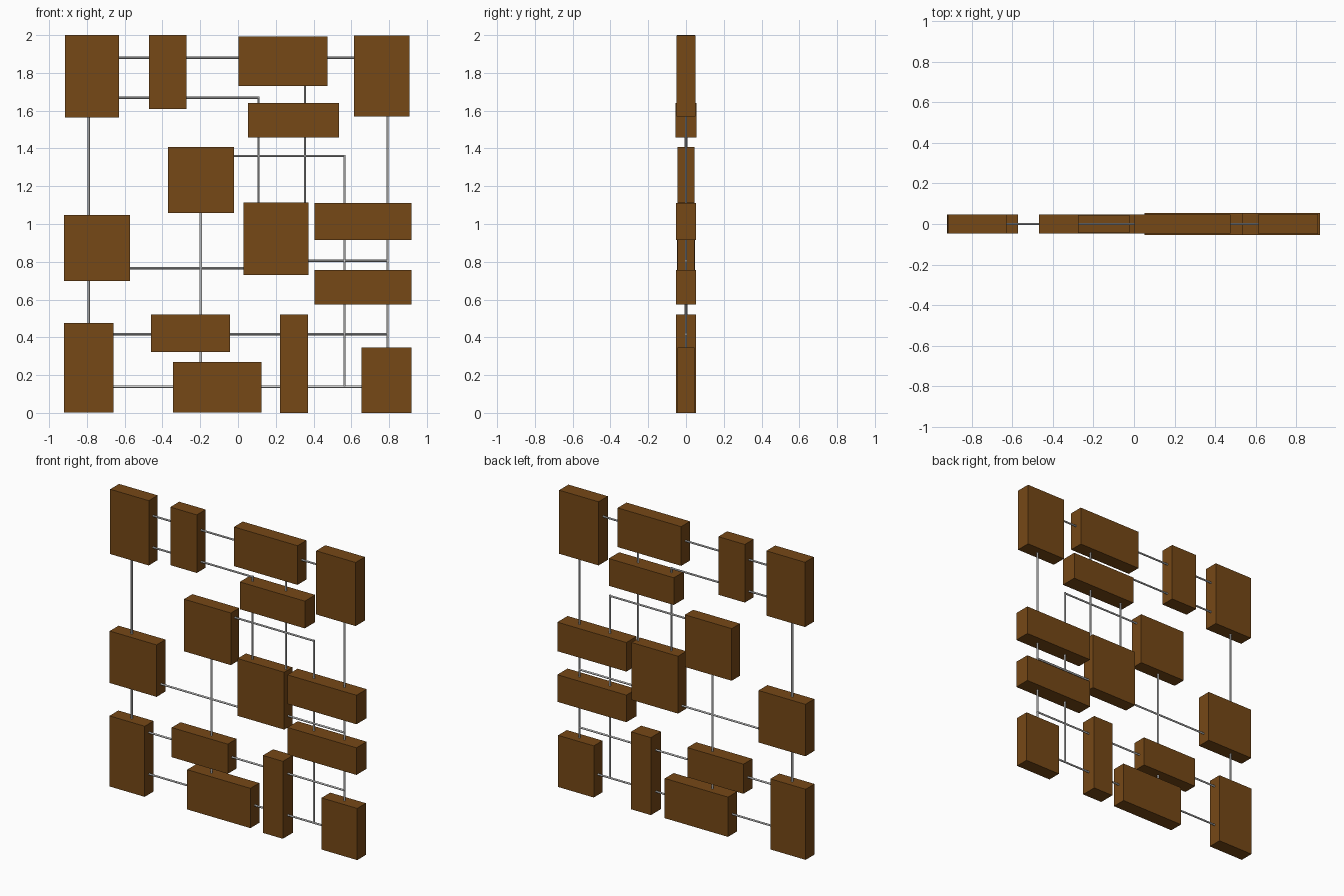
import bpy, bmesh
from mathutils import Matrix, Vector

if "Cube" in bpy.data.objects:
    bpy.data.objects.remove(bpy.data.objects["Cube"])

brown = bpy.data.materials.new("brown_wood")
brown.diffuse_color = (0.18, 0.065, 0.008, 1)
brown.use_nodes = True
brown.node_tree.nodes["Principled BSDF"].inputs["Base Color"].default_value = brown.diffuse_color


def finish(name, bm, mat=None):
    mesh = bpy.data.meshes.new(name)
    bm.to_mesh(mesh)
    bm.free()
    ob = bpy.data.objects.new(name, mesh)
    bpy.context.collection.objects.link(ob)
    if mat:
        mesh.materials.append(mat)
    return ob


def block(name, x0, x1, z0, z1, half_depth):
    bm = bmesh.new()
    bmesh.ops.create_cube(bm, size=1)
    bm.transform(Matrix.Translation(((x0 + x1) / 2, 0, (z0 + z1) / 2))
                 @ Matrix.Diagonal((x1 - x0, 2 * half_depth, z1 - z0, 1)))
    finish(name, bm, brown)


def rod(name, xa, za, xb, zb, radius=0.006):
    a, b = Vector((xa, 0, za)), Vector((xb, 0, zb))
    bm = bmesh.new()
    bmesh.ops.create_cone(bm, cap_ends=True, segments=12, radius1=radius,
                          radius2=radius, depth=(b - a).length)
    turn = (b - a).to_track_quat('Z', 'Y').to_matrix().to_4x4()
    bm.transform(Matrix.Translation((a + b) / 2) @ turn)
    ob = finish(name, bm)
    bpy.ops.object.select_all(action='DESELECT')
    ob.select_set(True)
    bpy.context.view_layer.objects.active = ob
    bpy.ops.object.shade_smooth_by_angle()


# wooden frames: x range, z range, half depth
for b in [
    ("frame_top_left", -0.917, -0.630, 1.565, 2.0, 0.047),
    ("frame_top_narrow", -0.470, -0.273, 1.61, 2.0, 0.047),
    ("frame_top_wide", 0.003, 0.475, 1.73, 1.993, 0.047),
    ("frame_top_right", 0.615, 0.908, 1.57, 1.997, 0.049),
    ("frame_upper_shelf", 0.052, 0.535, 1.457, 1.64, 0.055),
    ("frame_middle_square", -0.370, -0.022, 1.057, 1.407, 0.044),
    ("frame_centre", 0.028, 0.374, 0.73, 1.115, 0.044),
    ("frame_right_upper", 0.405, 0.918, 0.915, 1.11, 0.054),
    ("frame_right_lower", 0.405, 0.918, 0.575, 0.757, 0.054),
    ("frame_left_middle", -0.920, -0.572, 0.698, 1.047, 0.047),
    ("frame_bottom_left", -0.922, -0.660, 0.003, 0.477, 0.047),
    ("frame_lower_wide", -0.460, -0.043, 0.323, 0.522, 0.047),
    ("frame_bottom_wide", -0.345, 0.125, 0.003, 0.27, 0.047),
    ("frame_bottom_narrow", 0.223, 0.371, 0.0, 0.52, 0.054),
    ("frame_bottom_right", 0.653, 0.918, 0.0, 0.347, 0.046),
]:
    block(*b)

# horizontal rods
for name, z, x0, x1 in [
    ("rod_top", 1.88, -0.65, 0.63),
    ("rod_upper", 1.668, -0.65, 0.115),
    ("rod_middle", 1.36, -0.04, 0.569),
    ("rod_right", 0.805, 0.36, 0.796),
    ("rod_left", 0.766, -0.59, 0.05),
    ("rod_lower", 0.417, -0.68, 0.796),
    ("rod_bottom", 0.138, -0.68, 0.67),
]:
    rod(name, x0, z, x1, z)

# vertical rods
for name, x, z0, z1, r in [
    ("post_left", -0.79, 0.46, 1.58, 0.0075),
    ("post_centre_left", -0.197, 0.25, 1.07, 0.007),
    ("post_centre", 0.109, 1.10, 1.674, 0.006),
    ("post_centre_right", 0.355, 1.10, 1.75, 0.006),
    ("post_inner_right", 0.564, 0.138, 1.366, 0.006),
    ("post_right", 0.791, 0.33, 1.59, 0.006),
]:
    rod(name, x, z0, x, z1, r)
